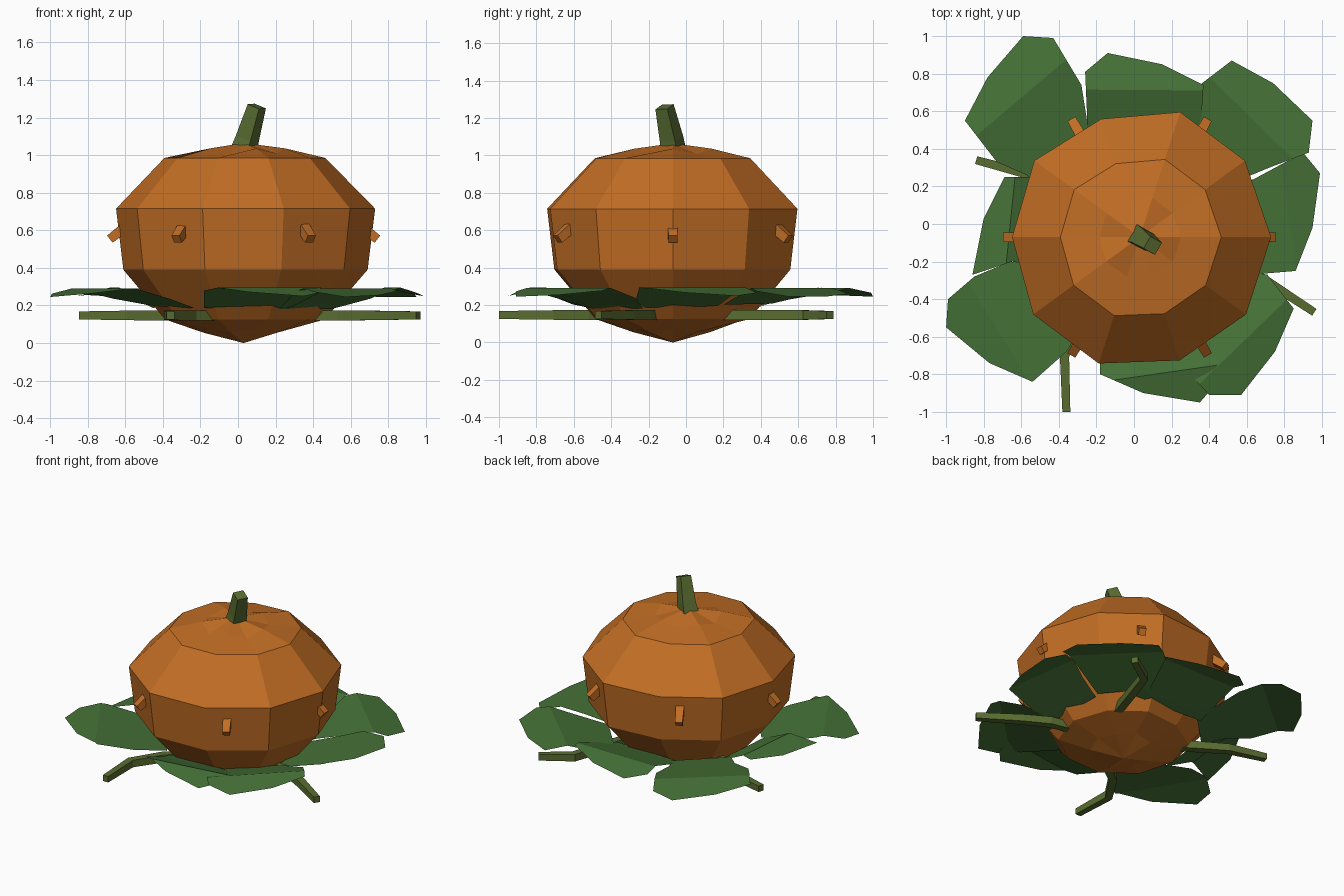
import bpy, bmesh, math
from mathutils import Vector

if "Cube" in bpy.data.objects:
    bpy.data.objects.remove(bpy.data.objects["Cube"])

CX, CY = 0.03, -0.07


def material(name, rgb):
    m = bpy.data.materials.new(name)
    m.diffuse_color = (*rgb, 1)
    m.use_nodes = True
    m.node_tree.nodes["Principled BSDF"].inputs["Base Color"].default_value = m.diffuse_color
    return m


ORANGE = material("pumpkin_orange", (0.54, 0.155, 0.018))
LEAF = material("leaf_green", (0.06, 0.165, 0.038))
OLIVE = material("stem_olive", (0.10, 0.15, 0.03))


def add(name, verts, faces, mat):
    me = bpy.data.meshes.new(name)
    me.from_pydata([tuple(v) for v in verts], [], faces)
    me.materials.append(mat)
    ob = bpy.data.objects.new(name, me)
    bpy.context.collection.objects.link(ob)
    return ob


def tube(name, path, radii, mat, sides=4, turn=math.pi / 4):
    """Low-poly capped tube along a path."""
    pts = [Vector(p) for p in path]
    verts, faces = [], []
    for i, p in enumerate(pts):
        d = (pts[min(i + 1, len(pts) - 1)] - pts[max(i - 1, 0)]).normalized()
        ref = Vector((0, 0, 1)) if abs(d.z) < 0.9 else Vector((0, 1, 0))
        u = d.cross(ref).normalized()
        w = u.cross(d)
        for k in range(sides):
            a = turn + math.tau * k / sides
            verts.append(p + (u * math.cos(a) + w * math.sin(a)) * radii[i])
    for i in range(len(pts) - 1):
        for k in range(sides):
            a, b = i * sides + k, i * sides + (k + 1) % sides
            faces.append((a, a + sides, b + sides, b))
    faces.append(tuple(range(sides)))
    faces.append(tuple(reversed(range(len(verts) - sides, len(verts)))))
    return add(name, verts, faces, mat)


# Pumpkin body: slightly uneven ten-sided rings, creased near both ends
N = 10
SWELL = [1.0, 0.99, 1.0, 0.945, 0.99, 0.97, 1.0, 1.01, 0.985, 1.0]
rings = [(0.22, 0.065, 0.01), (0.43, 0.125, 0), (0.66, 0.39, 0),
         (0.70, 0.715, 0), (0.435, 0.985, 0), (0.22, 1.022, 0.014)]
verts, faces = [], []
for r, z, crease in rings:
    for k in range(N):
        a = math.tau * k / N
        s = r * SWELL[k]
        verts.append((CX + s * math.cos(a), CY + s * math.sin(a), z + crease * (-1) ** k))
for i in range(len(rings) - 1):
    for k in range(N):
        a, b = i * N + k, i * N + (k + 1) % N
        c, d = b + N, a + N
        if i == 3:  # diagonal folds across the shoulder
            faces += [(a, b, c), (a, c, d)] if k % 2 else [(a, b, d), (b, c, d)]
        else:
            faces.append((a, b, c, d))
bottom, top = len(verts), len(verts) + 1
verts += [(CX, CY, 0.0), (CX, CY, 1.065)]
last = (len(rings) - 1) * N
for k in range(N):
    faces.append((bottom, (k + 1) % N, k))
    faces.append((top, last + k, last + (k + 1) % N))
add("pumpkin_body", verts, faces, ORANGE)

# Small nubs around the waist, pointing out and down
for k in range(6):
    a = math.tau * k / 6
    c, s = math.cos(a), math.sin(a)
    tube(f"nub_{k + 1}", [(CX + r * c, CY + r * s, z) for r, z in ((0.60, 0.64), (0.712, 0.553))],
         (0.04, 0.034), ORANGE)

# Leaning stem
tube("stem", [(0.03, -0.07, 1.02), (0.05, -0.078, 1.09), (0.10, -0.115, 1.26)],
     (0.075, 0.066, 0.052), OLIVE, 4, -0.3)


def leaf(name, outline, lift):
    """Flat outline folded across its length: low inside, ridge near the end, drooping tip."""
    pts = [Vector((x - CX, y - CY, 0)) for x, y in outline]
    axis = sum(pts, Vector()).normalized()
    reach = max(p.dot(axis) for p in pts)
    ridge = 0.8 * reach
    bm = bmesh.new()
    bm.faces.new([bm.verts.new(p) for p in pts])
    for dist in (0.5, ridge):
        bmesh.ops.bisect_plane(bm, geom=bm.verts[:] + bm.edges[:] + bm.faces[:], dist=1e-5,
                               plane_co=axis * dist, plane_no=axis)
    for v in bm.verts:
        r = v.co.dot(axis)
        if r > ridge:
            z = 0.291 - 0.046 * (r - ridge) / (reach - ridge)
        else:
            z = 0.291 - 0.091 * min(1.2, (ridge - r) / (ridge - 0.5))
        v.co = (v.co.x + CX, v.co.y + CY, z + lift)
    bmesh.ops.recalc_face_normals(bm, faces=bm.faces[:])
    bm.normal_update()
    if sum(f.normal.z for f in bm.faces) < 0:
        bmesh.ops.reverse_faces(bm, faces=bm.faces[:])
    ob = add(name, [], [], LEAF)
    bm.to_mesh(ob.data)
    bm.free()


leaf("leaf_back_left", [(-0.59, 1.0), (-0.78, 0.78), (-0.90, 0.55), (-0.73, 0.33), (-0.57, 0.26),
                        (-0.46, 0.14), (-0.18, 0.42), (-0.25, 0.55), (-0.28, 0.74),
                        (-0.43, 0.99)], 0)
leaf("leaf_back", [(-0.26, 0.81), (-0.25, 0.58), (-0.25, 0.38), (0.30, 0.36), (0.36, 0.58),
                   (0.37, 0.74), (0.15, 0.85), (-0.14, 0.91)], 0.004)
leaf("leaf_back_right", [(0.52, 0.87), (0.35, 0.74), (0.25, 0.46), (0.48, 0.20), (0.72, 0.30),
                         (0.93, 0.38), (0.95, 0.55), (0.74, 0.75)], 0)
leaf("leaf_right", [(0.99, 0.27), (0.90, 0.38), (0.64, 0.24), (0.47, 0.17), (0.49, -0.22),
                    (0.62, -0.27), (0.86, -0.25), (0.95, -0.02)], 0.004)
leaf("leaf_front_right", [(0.85, -0.45), (0.71, -0.27), (0.50, -0.23), (0.22, -0.50), (0.30, -0.80),
                          (0.40, -0.91), (0.57, -0.91), (0.75, -0.68)], 0)
leaf("leaf_front", [(0.35, -0.95), (0.05, -0.90), (-0.18, -0.80), (-0.18, -0.66), (-0.18, -0.52),
                    (0.28, -0.50), (0.45, -0.70), (0.42, -0.87)], 0.004)
leaf("leaf_front_left", [(-1.0, -0.55), (-0.99, -0.40), (-0.85, -0.28), (-0.66, -0.20),
                         (-0.45, -0.22), (-0.23, -0.48), (-0.36, -0.68), (-0.54, -0.84),
                         (-0.77, -0.74)], 0)
leaf("leaf_left", [(-0.69, 0.25), (-0.80, 0.03), (-0.86, -0.27), (-0.65, -0.20), (-0.45, -0.23),
                   (-0.43, 0.15), (-0.55, 0.25)], 0.004)

# Bent vines creeping out under the leaves
VINES = {
    "vine_front": [(-0.05, -0.36), (-0.24, -0.50), (-0.37, -0.70), (-0.36, -1.0)],
    "vine_right": [(0.36, -0.17), (0.54, -0.21), (0.70, -0.30), (0.96, -0.47)],
    "vine_back": [(0.30, 0.18), (0.37, 0.40), (0.45, 0.64), (0.64, 0.77)],
    "vine_left": [(-0.28, 0.08), (-0.42, 0.17), (-0.58, 0.27), (-0.84, 0.34)],
}
for name, pts in VINES.items():
    tube(name, [(x, y, 0.147) for x, y in pts], (0.038, 0.038, 0.036, 0.03), OLIVE)
